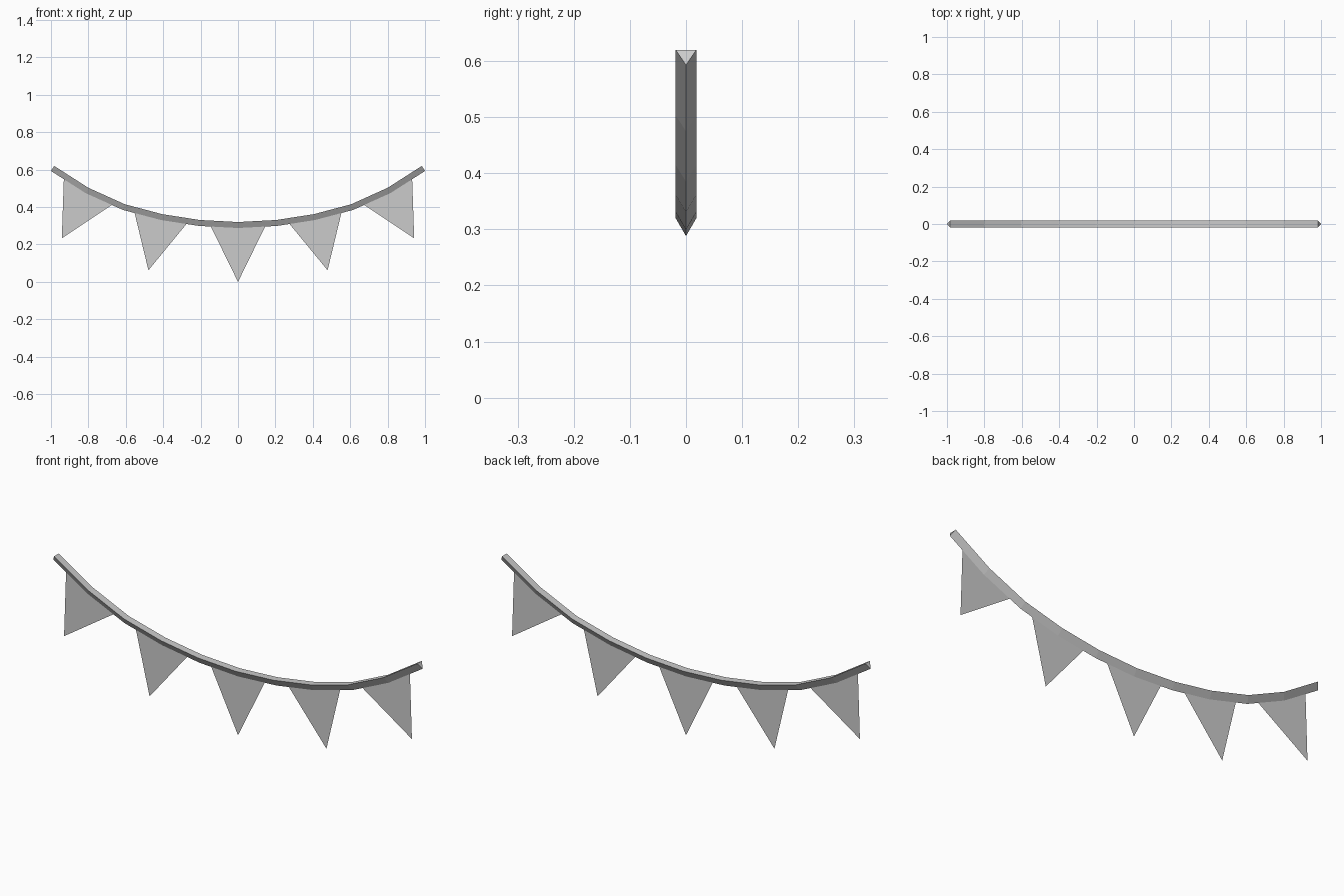
import bpy, bmesh
from mathutils import Vector

if "Cube" in bpy.data.objects:
    bpy.data.objects.remove(bpy.data.objects["Cube"])

def finish(bm, name):
    bmesh.ops.recalc_face_normals(bm, faces=bm.faces)
    me = bpy.data.meshes.new(name)
    bm.to_mesh(me)
    bm.free()
    ob = bpy.data.objects.new(name, me)
    bpy.context.collection.objects.link(ob)
    return ob

# Sagging cord: triangular section (flat top, ridge below) swept along the top line
half = [(0, 0.32), (0.205, 0.331), (0.405, 0.362), (0.605, 0.415), (0.80, 0.503), (0.983, 0.62)]
path = [Vector((-x, 0, z)) for x, z in reversed(half[1:])] + [Vector((x, 0, z)) for x, z in half]
WIDTH, DEPTH = 0.037, 0.032
bm = bmesh.new()
rings = []
for i, p in enumerate(path):
    t = (path[min(i + 1, len(path) - 1)] - path[max(i - 1, 0)]).normalized()
    down = Vector((t.z, 0, -t.x)) * DEPTH
    side = Vector((0, WIDTH / 2, 0))
    rings.append([bm.verts.new(q) for q in (p - side, p + side, p + down)])
for a, b in zip(rings, rings[1:]):
    for k in range(3):
        j = (k + 1) % 3
        bm.faces.new((a[k], a[j], b[j], b[k]))
bm.faces.new(rings[0])
bm.faces.new(rings[-1])
finish(bm, "cord")

# Thin pennants: base corners tucked into the cord, tip hanging below
def pennant(name, a, b, tip, mirror=1):
    a, b, tip = (Vector((x * mirror, 0, z)) for x, z in (a, b, tip))
    bm = bmesh.new()
    bm.faces.new([bm.verts.new(v) for v in (tip + (a - tip) * 1.03, tip, tip + (b - tip) * 1.03)])
    finish(bm, name)

pennant("pennant_middle", (-0.147, 0.30), (0.147, 0.30), (0, 0))
for s, label in ((1, "right"), (-1, "left")):
    pennant("pennant_inner_" + label, (0.272, 0.314), (0.556, 0.382), (0.479, 0.062), s)
    pennant("pennant_outer_" + label, (0.668, 0.416), (0.931, 0.556), (0.942, 0.233), s)
